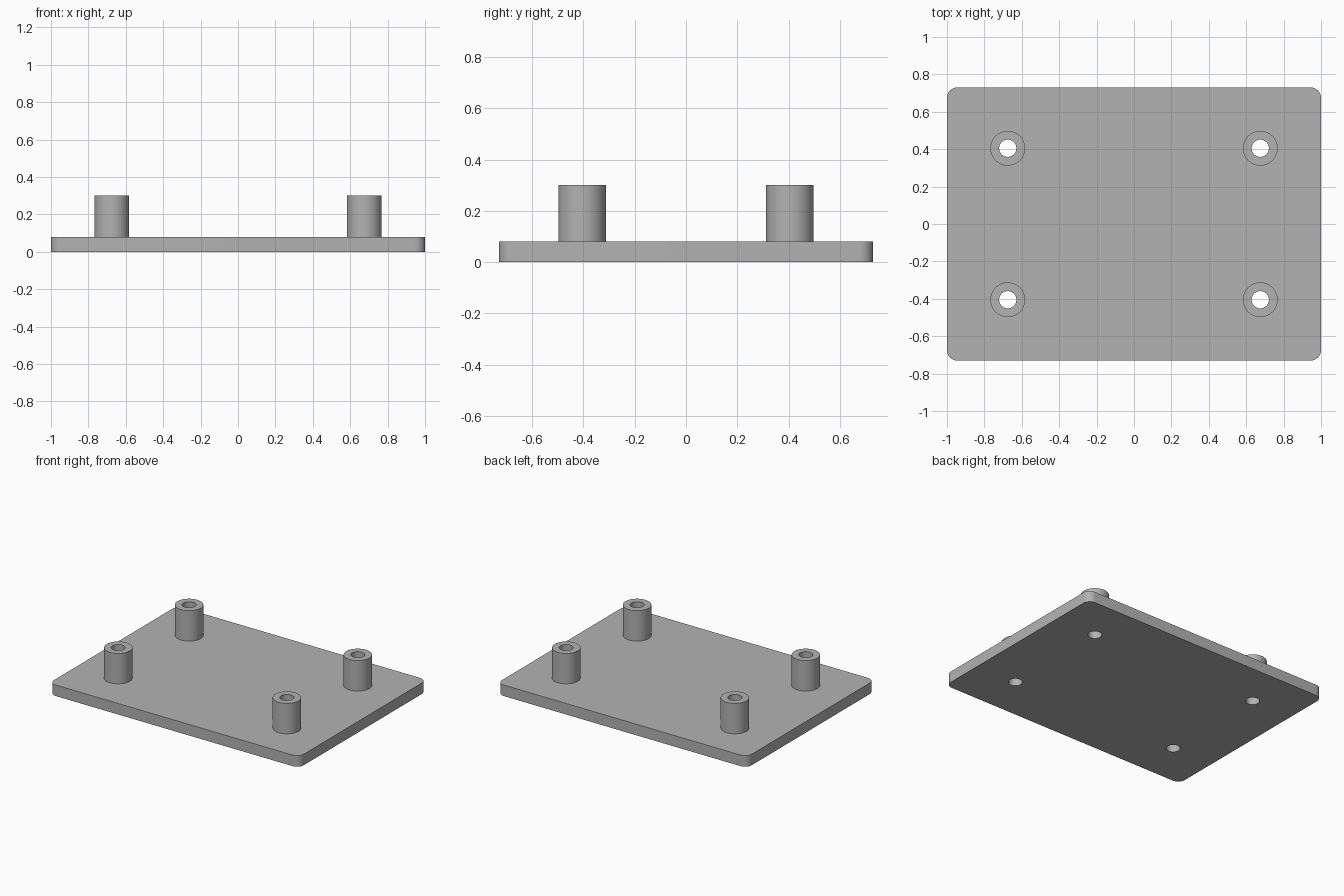
import bpy, bmesh, math
from mathutils import Matrix, Vector

if "Cube" in bpy.data.objects:
    bpy.data.objects.remove(bpy.data.objects["Cube"], do_unlink=True)

HALF_X, HALF_Y, THICK, CORNER = 1.0, 0.73, 0.08, 0.055
POST_X, POST_Y, POST_R, BORE_R, TOP = 0.675, 0.405, 0.093, 0.046, 0.3
SIDES = 64

grey = bpy.data.materials.new("plain grey")
grey.use_nodes = True
colour = (0.45, 0.45, 0.45, 1)
grey.diffuse_color = colour
grey.node_tree.nodes["Principled BSDF"].inputs["Base Color"].default_value = colour


def make_object(name, bm):
    bmesh.ops.recalc_face_normals(bm, faces=bm.faces)
    mesh = bpy.data.meshes.new(name)
    bm.to_mesh(mesh)
    bm.free()
    obj = bpy.data.objects.new(name, mesh)
    bpy.context.collection.objects.link(obj)
    mesh.materials.append(grey)
    return obj


def smooth(obj):
    bpy.ops.object.select_all(action='DESELECT')
    obj.select_set(True)
    bpy.context.view_layer.objects.active = obj
    bpy.ops.object.shade_smooth_by_angle(angle=math.radians(35))


# Rounded base plate: corner arcs joined into one outline, then extruded
bm = bmesh.new()
outline = []
for quarter, (sx, sy) in enumerate([(1, 1), (-1, 1), (-1, -1), (1, -1)]):
    for step in range(13):
        a = math.radians(90) * (quarter + step / 12)
        outline.append(bm.verts.new((sx * (HALF_X - CORNER) + CORNER * math.cos(a),
                                     sy * (HALF_Y - CORNER) + CORNER * math.sin(a), 0)))
base = bm.faces.new(outline)
raised = bmesh.ops.extrude_face_region(bm, geom=[base], use_keep_orig=True)["geom"]
bmesh.ops.translate(bm, vec=(0, 0, THICK),
                    verts=[v for v in raised if isinstance(v, bmesh.types.BMVert)])
plate = make_object("base_plate", bm)

spots = [(side, end, sx * POST_X, sy * POST_Y)
         for side, sx in (("left", 1), ("right", -1))
         for end, sy in (("front", -1), ("back", 1))]

# Screw holes through the plate
bm = bmesh.new()
for _, _, x, y in spots:
    bmesh.ops.create_cone(bm, cap_ends=True, segments=SIDES, radius1=BORE_R, radius2=BORE_R,
                          depth=1, matrix=Matrix.Translation((x, y, 0)))
cutter = make_object("hole_cutter", bm)
cutter.hide_render = True
holes = plate.modifiers.new("holes", 'BOOLEAN')
holes.operation = 'DIFFERENCE'
holes.solver = 'EXACT'
holes.object = cutter
bpy.context.view_layer.objects.active = plate
bpy.ops.object.modifier_apply(modifier=holes.name)
bpy.data.objects.remove(cutter, do_unlink=True)
smooth(plate)

# Hollow standoff posts, turned from a rectangular section
for side, end, x, y in spots:
    bm = bmesh.new()
    section = [(BORE_R, THICK), (BORE_R, TOP), (POST_R, TOP), (POST_R, THICK)]
    verts = [bm.verts.new((r, 0, z)) for r, z in section]
    edges = [bm.edges.new((verts[i - 1], verts[i])) for i in range(4)]
    bmesh.ops.spin(bm, geom=verts + edges, cent=(0, 0, 0), axis=(0, 0, 1),
                   angle=math.tau, steps=SIDES, use_merge=True)
    bmesh.ops.remove_doubles(bm, verts=bm.verts, dist=0.0001)
    post = make_object(f"{end}_{side}_post", bm)
    post.location = Vector((x, y, 0))
    smooth(post)
